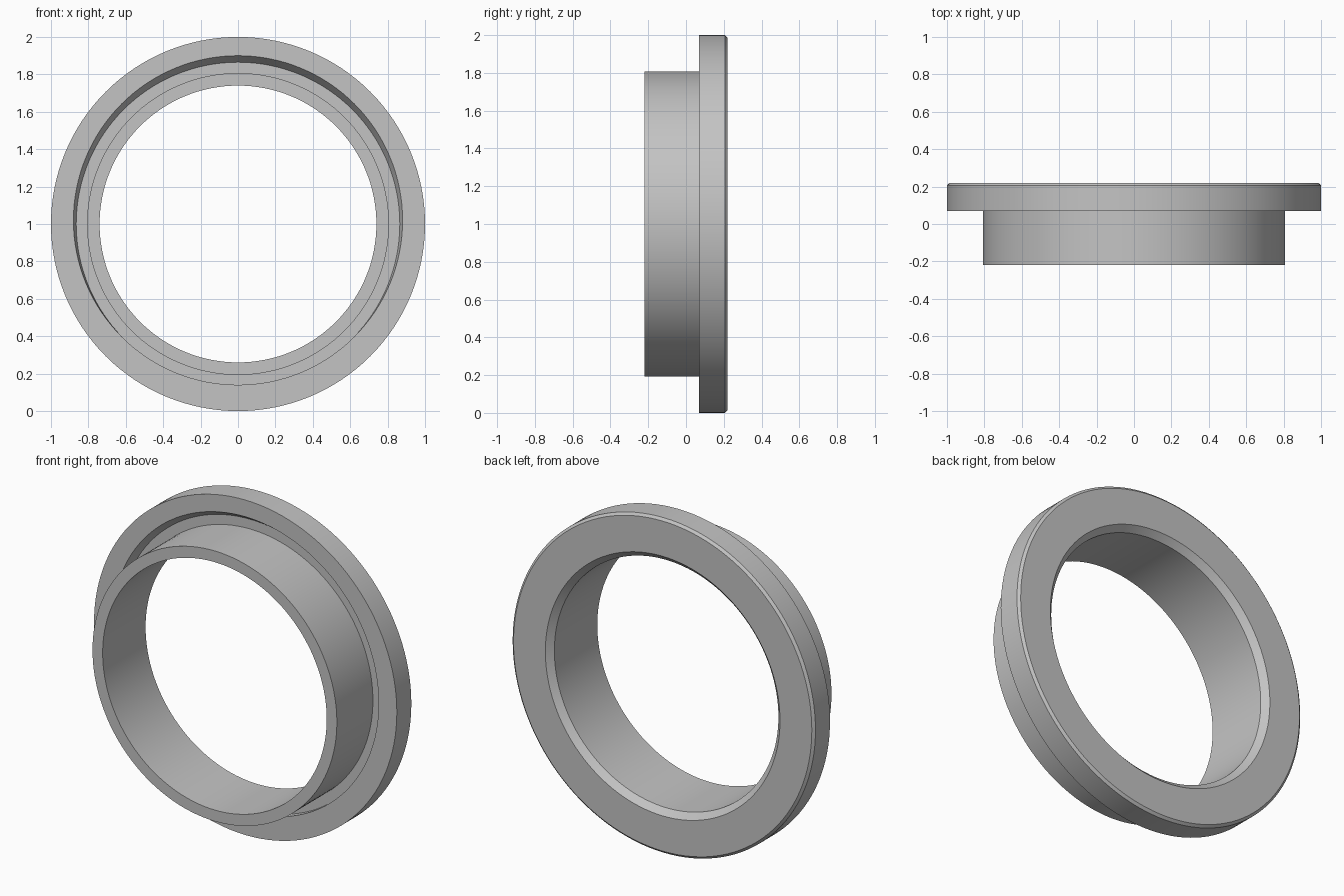
import bpy
import bmesh
from math import cos, sin, pi, radians

cube = bpy.data.objects.get("Cube")
if cube:
    bpy.data.objects.remove(cube, do_unlink=True)

SEGMENTS = 128
CENTRE_Z = 1.0

# One plain metal colour
metal = bpy.data.materials.new("grey metal")
metal.use_nodes = True
colour = (0.55, 0.55, 0.55, 1)
metal.diffuse_color = colour
metal.node_tree.nodes["Principled BSDF"].inputs["Base Color"].default_value = colour


def lathe_ring(name, profile):
    """Closed ring around the y axis; each profile point is (radius, y, upward shift)."""
    bm = bmesh.new()
    rings = []
    for radius, y, shift in profile:
        angles = [2 * pi * i / SEGMENTS for i in range(SEGMENTS)]
        rings.append([bm.verts.new((radius * cos(a), y, CENTRE_Z + shift + radius * sin(a)))
                      for a in angles])
    for k, ring in enumerate(rings):
        following = rings[(k + 1) % len(rings)]
        for i in range(SEGMENTS):
            j = (i + 1) % SEGMENTS
            bm.faces.new((ring[i], ring[j], following[j], following[i]))
    bmesh.ops.recalc_face_normals(bm, faces=bm.faces)
    mesh = bpy.data.meshes.new(name)
    bm.to_mesh(mesh)
    bm.free()
    mesh.materials.append(metal)
    obj = bpy.data.objects.new(name, mesh)
    bpy.context.collection.objects.link(obj)
    bpy.ops.object.select_all(action='DESELECT')
    obj.select_set(True)
    bpy.context.view_layer.objects.active = obj
    bpy.ops.object.shade_smooth_by_angle(angle=radians(25))
    return obj


# Flanged collar: neck, off-centre groove, flange with bevelled back edges, bore
lathe_ring("flanged_collar", [
    (0.74, -0.22, 0),      # neck front, inner
    (0.807, -0.22, 0),     # neck front, outer
    (0.807, 0.12, 0),      # groove floor, inner
    (0.865, 0.12, 0),      # groove floor, outer
    (0.88, 0.07, 0.02),    # groove mouth, shifted upward
    (1.0, 0.07, 0),        # flange front rim
    (1.0, 0.207, 0),       # flange rim bevel
    (0.985, 0.22, 0),
    (0.775, 0.22, 0),      # bore bevel
    (0.74, 0.185, 0),
])
